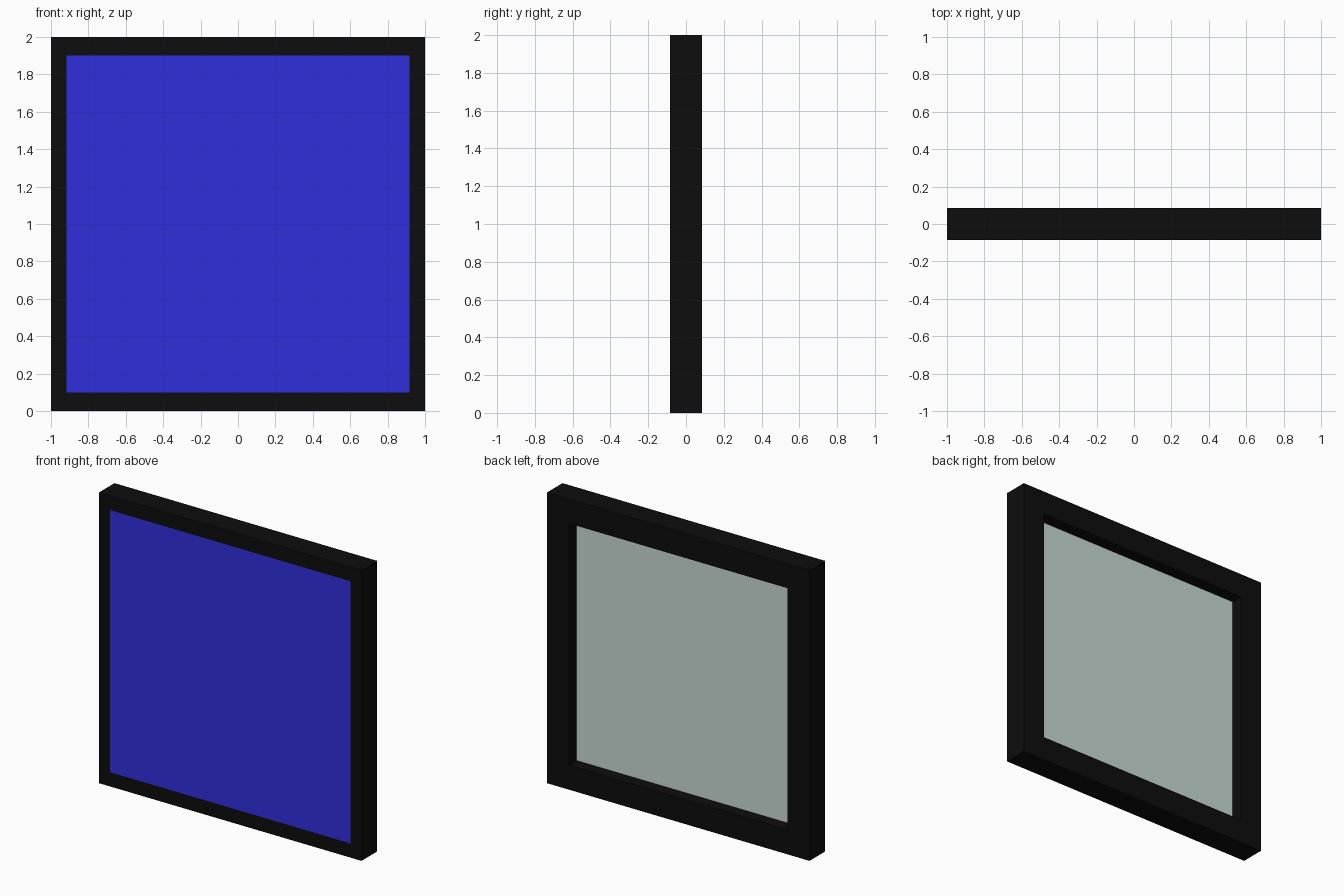
import bpy, bmesh

if "Cube" in bpy.data.objects:
    bpy.data.objects.remove(bpy.data.objects["Cube"])


def material(name, rgb):
    m = bpy.data.materials.new(name)
    m.diffuse_color = (*rgb, 1.0)
    m.use_nodes = True
    m.node_tree.nodes["Principled BSDF"].inputs["Base Color"].default_value = m.diffuse_color
    return m


def finish(name, bm, mat):
    bmesh.ops.recalc_face_normals(bm, faces=bm.faces)
    mesh = bpy.data.meshes.new(name)
    bm.to_mesh(mesh)
    bm.free()
    obj = bpy.data.objects.new(name, mesh)
    bpy.context.collection.objects.link(obj)
    mesh.materials.append(mat)
    return obj


def box(name, half, y0, y1, mat):
    bm = bmesh.new()
    bmesh.ops.create_cube(bm, size=1)
    for v in bm.verts:
        v.co.x *= 2 * half
        v.co.y = y0 if v.co.y < 0 else y1
        v.co.z = 1 + v.co.z * 2 * half_z(half)
    return finish(name, bm, mat)


def half_z(half):
    # rails are slightly thicker than the side posts at the front rebate
    return half - 0.015 if 0.9 < half < 1 else half


def picture_frame(name, profile, mat):
    # profile: closed (half size, depth) loop swept around the four mitred corners
    bm = bmesh.new()
    loops = [[bm.verts.new((sx * h, y, 1 + sz * half_z(h))) for h, y in profile]
             for sx, sz in ((-1, -1), (1, -1), (1, 1), (-1, 1))]
    n = len(profile)
    for i in range(4):
        a, b = loops[i], loops[(i + 1) % 4]
        for j in range(n):
            k = (j + 1) % n
            bm.faces.new((a[j], a[k], b[k], b[j]))
    return finish(name, bm, mat)


D = 0.085       # half depth
OPEN_F = 0.917  # front opening
OPEN_B = 0.832  # back opening

black = material("black", (0.004, 0.004, 0.004))
blue = material("blue", (0.03, 0.028, 0.72))
pale = material("pale_glass", (0.58, 0.70, 0.66))

# frame with a front rebate for the panel and a smaller opening at the back
picture_frame("frame", [(1, -D), (1, D), (OPEN_B, D), (OPEN_B, 0),
                        (OPEN_F, 0), (OPEN_F, -D)], black)

# blue panel, flush with the frame front
box("front_panel", OPEN_F, -D, -0.01, blue)

# pale pane seen at the bottom of the back opening
box("back_pane", OPEN_B, -0.01, 0.0, pale)
